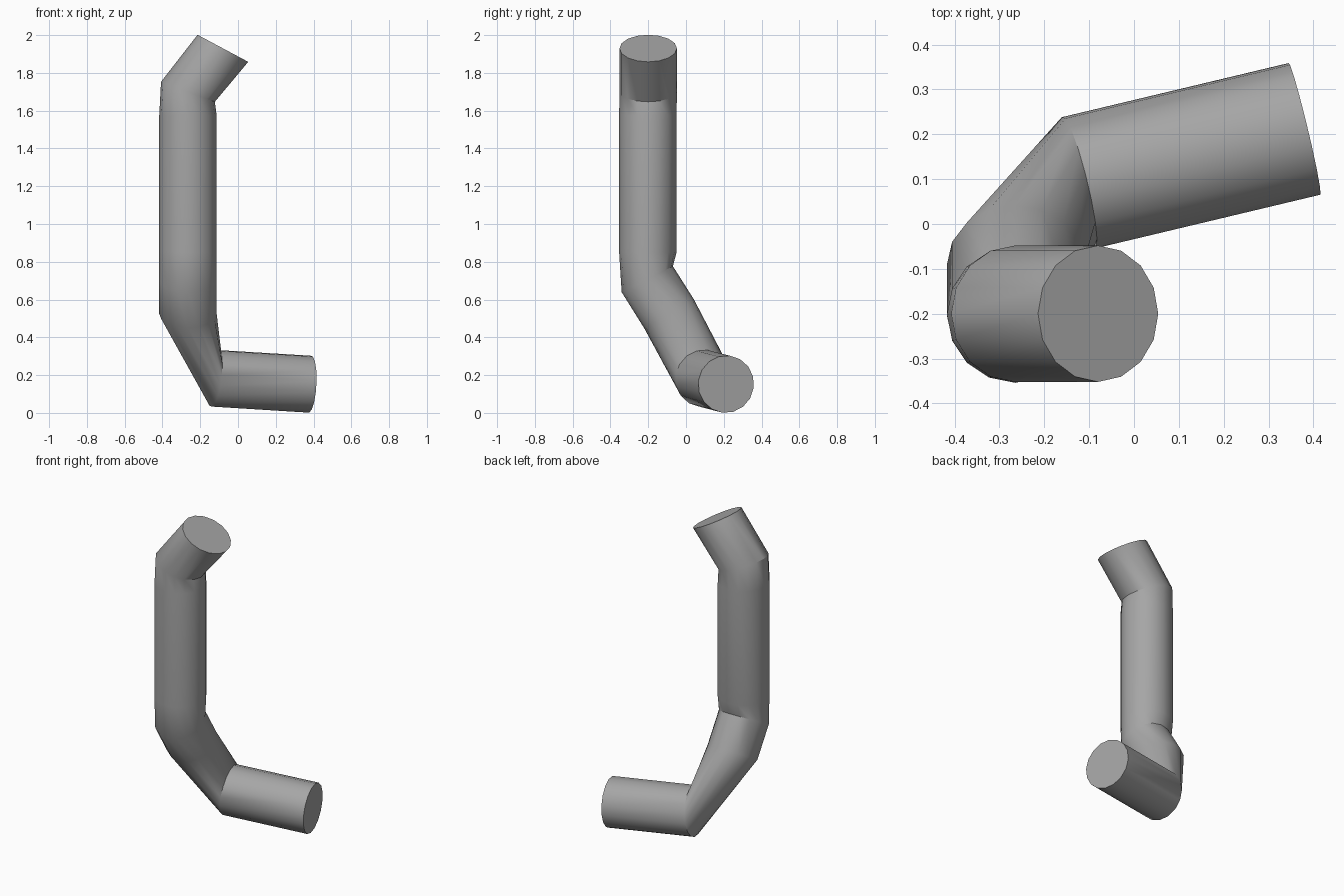
import bpy, bmesh, math
from mathutils import Vector

cube = bpy.data.objects.get("Cube")
if cube:
    bpy.data.objects.remove(cube)

SIDES, RADIUS = 16, 0.152

# Stations along the pipe: centre and facing direction of each ring
stations = [
    ((-0.08, -0.2, 1.93), (-0.47, 0, -0.88)),
    ((-0.265, -0.2, 1.70), (-0.35, 0, -0.94)),
    ((-0.265, -0.202, 1.575), (0, 0, -1)),
    ((-0.265, -0.202, 0.85), (0, 0, -1)),
    ((-0.265, -0.205, 0.708), (0, 0.45, -0.89)),
    ((-0.265, -0.09, 0.525), (0, 0.5, -0.87)),
    ((-0.123, 0.092, 0.183), (1, 0.245, -0.13)),
    ((0.38, 0.212, 0.152), (1, 0.24, -0.05)),
]

# Grey metal
metal = bpy.data.materials.new("grey_metal")
metal.use_nodes = True
color = (0.38, 0.38, 0.38, 1)
metal.diffuse_color = color
metal.node_tree.nodes["Principled BSDF"].inputs["Base Color"].default_value = color

# Carry one round section along the stations, turning it as little as possible
bm = bmesh.new()
facing = Vector((0, 0, -1))
offsets = [Vector((math.cos(a), math.sin(a), 0)) * RADIUS
           for a in (math.tau * i / SIDES for i in range(SIDES))]
rings = []
for centre, direction in stations:
    direction = Vector(direction).normalized()
    turn = facing.rotation_difference(direction)
    offsets = [turn @ o for o in offsets]
    facing = direction
    rings.append([bm.verts.new(Vector(centre) + o) for o in offsets])

# Walls and flat end caps
for a, b in zip(rings, rings[1:]):
    for i in range(SIDES):
        j = (i + 1) % SIDES
        bm.faces.new((a[i], a[j], b[j], b[i]))
bm.faces.new(rings[0])
bm.faces.new(rings[-1])
bmesh.ops.recalc_face_normals(bm, faces=bm.faces)

mesh = bpy.data.meshes.new("bent_pipe")
bm.to_mesh(mesh)
bm.free()
mesh.materials.append(metal)
pipe = bpy.data.objects.new("bent_pipe", mesh)
bpy.context.collection.objects.link(pipe)

# Smooth walls, crisp joints and ends
bpy.ops.object.select_all(action='DESELECT')
pipe.select_set(True)
bpy.context.view_layer.objects.active = pipe
bpy.ops.object.shade_smooth_by_angle(angle=math.radians(30))
